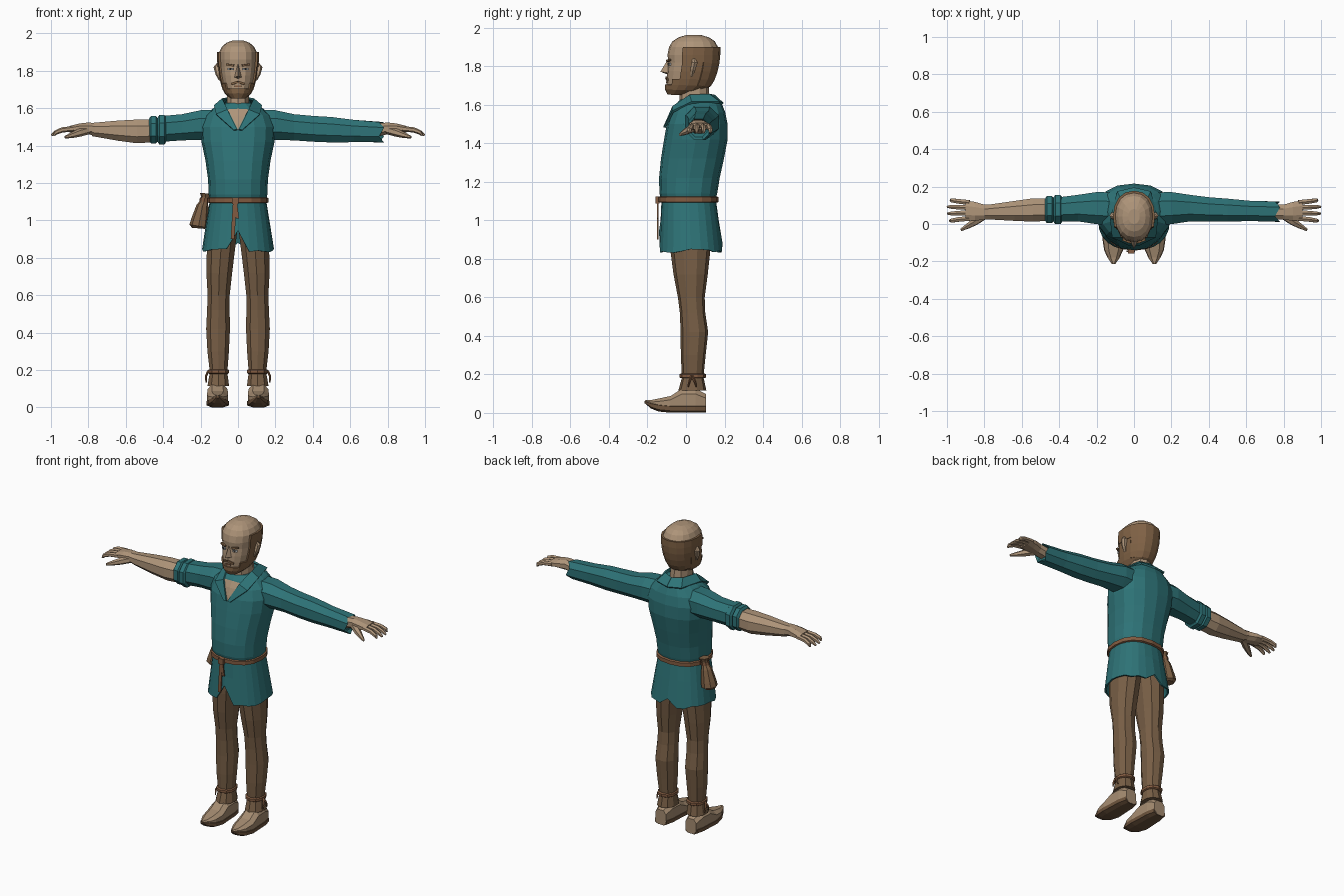
import bpy, bmesh, math, random
from mathutils import Vector, Matrix
random.seed(4)

def material(name, r, g, b):
    m = bpy.data.materials.new(name)
    m.diffuse_color = (r, g, b, 1)
    return m

TEAL = material("teal cloth", 0.027, 0.172, 0.185)
SKIN = material("skin", 0.42, 0.295, 0.19)
TROUSER = material("brown wool", 0.185, 0.112, 0.06)
HAIR = material("brown hair", 0.215, 0.122, 0.06)
BELT = material("belt leather", 0.223, 0.105, 0.052)
POUCH = material("pouch leather", 0.205, 0.118, 0.06)
SHOE = material("shoe leather", 0.376, 0.262, 0.165)
SOLE = material("sole leather", 0.15, 0.086, 0.045)
WHITE = material("eye white", 0.45, 0.48, 0.5)
DARK = material("dark iris", 0.03, 0.025, 0.02)

def build(name, verts, faces, mat):
    bm = bmesh.new()
    vs = [bm.verts.new(v) for v in verts]
    for f in faces:
        bm.faces.new([vs[i] for i in f])
    bmesh.ops.recalc_face_normals(bm, faces=bm.faces)
    me = bpy.data.meshes.new(name)
    bm.to_mesh(me)
    bm.free()
    me.materials.append(mat)
    ob = bpy.data.objects.new(name, me)
    bpy.context.collection.objects.link(ob)
    return ob

def loft(name, rings, mat):
    n = len(rings[0])
    faces = [(r*n+i, r*n+(i+1) % n, (r+1)*n+(i+1) % n, (r+1)*n+i)
             for r in range(len(rings)-1) for i in range(n)]
    faces += [tuple(range(n)), tuple(range((len(rings)-1)*n, len(rings)*n))]
    return build(name, [v for r in rings for v in r], faces, mat)

def oval(n, p, start=-math.pi/2):
    # unit superellipse, first point at the front
    f = lambda t: math.copysign(abs(t)**p, t) if abs(t) > 1e-6 else 0.0
    return [(f(math.cos(start+2*math.pi*i/n)), f(math.sin(start+2*math.pi*i/n))) for i in range(n)]

def ring_z(z, yf, yb, hw, xc=0, n=16, p=0.9):
    return [Vector((xc+hw*a, (yf+yb)/2+(yb-yf)/2*b, z)) for a, b in oval(n, p)]

def ring_x(x, yc, zc, ry, rz, s=1, n=8, jag=0):
    return [Vector((s*(x+jag*(i % 2)), yc+ry*a, zc+rz*b))
            for i, (a, b) in enumerate(oval(n, 0.9, math.pi/8))]

def ring_y(y, xc, hw, z0, z1, n=8):
    return [Vector((xc+hw*a, y, (z0+z1)/2+(z1-z0)/2*b)) for a, b in oval(n, 0.7, math.pi/8)]

def tube(name, pts, radii, mat, n=6):
    pts, rings = [Vector(p) for p in pts], []
    for i, (p, r) in enumerate(zip(pts, radii)):
        t = (pts[min(i+1, len(pts)-1)]-pts[max(i-1, 0)]).normalized()
        u = t.cross(Vector((0, 1, 0)) if abs(t.y) < 0.8 else Vector((0, 0, 1))).normalized()
        v = t.cross(u)
        rings.append([p+r*(math.cos(2*math.pi*k/n)*u+math.sin(2*math.pi*k/n)*v) for k in range(n)])
    return loft(name, rings, mat)

def box(name, c, size, mat, turn=0, tilt=0):
    rot = Matrix.Rotation(turn, 3, 'Z') @ Matrix.Rotation(tilt, 3, 'Y')
    vs = [Vector(c)+rot @ Vector((x*size[0]/2, y*size[1]/2, z*size[2]/2))
          for x in (-1, 1) for y in (-1, 1) for z in (-1, 1)]
    return build(name, vs, [(0, 1, 3, 2), (4, 5, 7, 6), (0, 1, 5, 4), (2, 3, 7, 6), (0, 2, 6, 4), (1, 3, 7, 5)], mat)

def solidify(ob, thick, offset):
    m = ob.modifiers.new("thickness", 'SOLIDIFY')
    m.thickness, m.offset = thick, offset

def shell(name, src, rule, thick, mat):
    # thick copy of the source faces that match a rule
    bm = bmesh.new()
    bm.from_mesh(src.data)
    bad = [f for f in bm.faces if not rule(f.calc_center_median())]
    bmesh.ops.delete(bm, geom=bad, context='FACES')
    me = bpy.data.meshes.new(name)
    bm.to_mesh(me)
    bm.free()
    me.materials.append(mat)
    ob = bpy.data.objects.new(name, me)
    bpy.context.collection.objects.link(ob)
    solidify(ob, thick, 1)

# Head, hair and beard
head = loft("head", [ring_z(*r) for r in [
    (1.66, -0.09, 0.0, 0.035), (1.682, -0.1, 0.08, 0.062), (1.705, -0.1, 0.12, 0.075),
    (1.735, -0.1, 0.138, 0.084), (1.775, -0.098, 0.152, 0.092), (1.82, -0.092, 0.162, 0.097),
    (1.86, -0.096, 0.166, 0.1), (1.9, -0.088, 0.166, 0.1), (1.93, -0.07, 0.15, 0.085),
    (1.95, -0.04, 0.12, 0.062), (1.962, 0.0, 0.08, 0.03)]], SKIN)
shell("hair", head, lambda c: c.z < 1.9 and (c.y > 0.06 and c.z > 1.69 or c.y > 0.0 and c.z > 1.82), 0.012, HAIR)
shell("beard", head, lambda c: c.y < 0.06 and (c.z < 1.695 or c.z < 1.82 and abs(c.x) > 0.062
      and c.y > (-0.06 if c.z < 1.74 else -0.01)), 0.009, HAIR)
loft("neck", [ring_z(z, yf, yb, w, n=10) for z, yf, yb, w in
     [(1.55, -0.055, 0.14, 0.075), (1.6, -0.035, 0.125, 0.062), (1.74, -0.03, 0.115, 0.06)]], SKIN)
build("nose", [(0, -0.092, 1.84), (0, -0.133, 1.772), (0, -0.09, 1.755), (-0.021, -0.09, 1.765), (0.021, -0.09, 1.765)],
      [(0, 1, 3), (0, 4, 1), (1, 2, 3), (1, 4, 2), (0, 3, 2, 4)], SKIN)
box("mouth", (0, -0.1, 1.718), (0.036, 0.008, 0.008), BELT)
for s, side in ((-1, "right"), (1, "left")):
    box(side+"_eye", (s*0.04, -0.088, 1.81), (0.03, 0.008, 0.012), WHITE, s*0.35)
    box(side+"_iris", (s*0.039, -0.091, 1.81), (0.011, 0.008, 0.012), DARK, s*0.35)
    box(side+"_brow", (s*0.042, -0.09, 1.831), (0.042, 0.012, 0.01), HAIR, s*0.35, -s*0.15)
    box(side+"_moustache", (s*0.018, -0.099, 1.735), (0.038, 0.01, 0.012), HAIR, s*0.2, s*0.3)
    tube(side+"_ear", [(s*0.094, 0.03, 1.75), (s*0.106, 0.036, 1.785), (s*0.113, 0.045, 1.82), (s*0.106, 0.04, 1.838)],
         [0.008, 0.015, 0.018, 0.008], SKIN)

# Tunic body
body = loft("tunic_body", [ring_z(*r, p=0.85) for r in [
    (1.09, -0.125, 0.15, 0.148), (1.14, -0.138, 0.162, 0.157), (1.22, -0.14, 0.175, 0.16),
    (1.32, -0.13, 0.197, 0.174), (1.42, -0.114, 0.216, 0.195), (1.5, -0.1, 0.216, 0.2),
    (1.56, -0.078, 0.204, 0.178), (1.6, -0.055, 0.188, 0.132), (1.628, -0.03, 0.17, 0.085)]], TEAL)

# Tunic skirt with ragged hem and slits
n = 24
hem = [0.83+random.uniform(0, 0.022) for i in range(n)]
hem[0], hem[n//2] = 0.945, 0.88
outer, inner = ring_z(0.83, -0.14, 0.19, 0.192, n=n, p=0.85), ring_z(0.83, -0.13, 0.18, 0.183, n=n, p=0.85)
for i in range(n):
    outer[i].z = inner[i].z = hem[i]
loft("tunic_skirt", [ring_z(1.11, -0.127, 0.155, 0.15, n=n, p=0.85), ring_z(1.0, -0.132, 0.17, 0.168, n=n, p=0.85),
     outer, inner, ring_z(0.98, -0.12, 0.155, 0.155, n=n, p=0.85)], TEAL)

# Open neckline and collar
patch = build("chest_opening", [(0, -0.12, 1.485)] +
              [(x*w, -0.12+k*0.022, z) for k, (w, z) in enumerate([(0.02, 1.525), (0.04, 1.565), (0.058, 1.605)]) for x in (-1, 0, 1)],
              [(0, 1, 2), (0, 2, 3), (1, 4, 5, 2), (2, 5, 6, 3), (4, 7, 8, 5), (5, 8, 9, 6)], SKIN)
wrap = patch.modifiers.new("fit", 'SHRINKWRAP')
wrap.target, wrap.offset, wrap.wrap_mode = body, 0.005, 'ABOVE_SURFACE'
edge_in = [(0.004, -0.112, 1.485), (0.055, -0.066, 1.59), (0.082, 0.02, 1.648), (0.06, 0.12, 1.652), (0, 0.145, 1.648)]
edge_out = [(0.022, -0.112, 1.482), (0.115, -0.068, 1.565), (0.125, 0.03, 1.612), (0.088, 0.172, 1.612), (0, 0.192, 1.605)]
for s, side in ((-1, "right"), (1, "left")):
    pts = [(s*x, y, z) for x, y, z in edge_in+edge_out]
    solidify(build(side+"_collar", pts, [(i, i+1, i+6, i+5) for i in range(4)], TEAL), 0.012, 0)

# Sleeves: long on the left, rolled up on the right
sleeve = [(0.1, 0.08, 1.51, 0.095, 0.09), (0.2, 0.085, 1.51, 0.092, 0.085), (0.3, 0.085, 1.498, 0.076, 0.075),
          (0.4, 0.078, 1.49, 0.07, 0.074), (0.5, 0.074, 1.485, 0.066, 0.073), (0.62, 0.07, 1.478, 0.058, 0.064)]
loft("left_sleeve", [ring_x(*r) for r in sleeve] + [ring_x(0.755, 0.066, 1.472, 0.058, 0.058, jag=0.025),
     ring_x(0.75, 0.066, 1.475, 0.045, 0.045)], TEAL)
loft("right_sleeve", [ring_x(*r, s=-1) for r in sleeve[:4]], TEAL)
for k, (x, r) in enumerate([(0.385, 0.084), (0.43, 0.078)]):
    loft("rolled_cuff_%d" % (k+1), [ring_x(x, 0.077, 1.485, r-0.012, r-0.012, -1), ring_x(x+0.008, 0.077, 1.485, r, r, -1),
         ring_x(x+0.036, 0.077, 1.485, r, r, -1), ring_x(x+0.045, 0.077, 1.485, r-0.014, r-0.014, -1)], TEAL)
loft("right_forearm", [ring_x(*r, s=-1) for r in [(0.42, 0.077, 1.48, 0.062, 0.064), (0.54, 0.075, 1.476, 0.067, 0.068),
     (0.64, 0.07, 1.48, 0.057, 0.058), (0.78, 0.064, 1.486, 0.042, 0.038)]], SKIN)

# Hands
for s, side in ((-1, "right"), (1, "left")):
    loft(side+"_palm", [ring_x(*r, s=s) for r in [(0.74, 0.064, 1.483, 0.042, 0.038), (0.8, 0.063, 1.492, 0.043, 0.034),
         (0.85, 0.068, 1.492, 0.054, 0.028), (0.9, 0.073, 1.488, 0.056, 0.018)]], SKIN)
    for k, (y, tip) in enumerate([(0.03, 0.985), (0.06, 0.998), (0.088, 0.998), (0.115, 0.98)]):
        e = (k-1.5)*0.008
        tube("%s_finger_%d" % (side, k+1), [(s*0.88, y, 1.49), (s*0.94, y+e/2, 1.484), (s*0.975, y+e, 1.47), (s*tip, y+e, 1.455)],
             [0.015, 0.014, 0.012, 0.006], SKIN)
    tube(side+"_thumb", [(s*0.8, 0.045, 1.482), (s*0.85, 0.012, 1.468), (s*0.89, -0.012, 1.455), (s*0.925, -0.032, 1.445)],
         [0.022, 0.021, 0.015, 0.007], SKIN)

# Legs, ankle ties and shoes
leg = [(0.99, -0.005, 0.15, -0.085, 0.13), (0.85, 0.012, 0.17, -0.082, 0.127), (0.72, 0.028, 0.172, -0.065, 0.113),
       (0.6, 0.042, 0.165, -0.042, 0.097), (0.52, 0.042, 0.168, -0.032, 0.1), (0.42, 0.04, 0.173, -0.028, 0.115),
       (0.3, 0.046, 0.166, -0.027, 0.102), (0.2, 0.054, 0.154, -0.022, 0.092), (0.18, 0.054, 0.154, -0.022, 0.092),
       (0.115, 0.045, 0.166, -0.04, 0.106)]
shoe = [(0.105, 0.04, 0, 0.1), (0.05, 0.053, 0, 0.13), (-0.02, 0.056, 0, 0.13), (-0.08, 0.06, 0, 0.09),
        (-0.14, 0.05, 0.006, 0.077), (-0.18, 0.03, 0.022, 0.068), (-0.213, 0.006, 0.05, 0.066)]
for s, side in ((-1, "right"), (1, "left")):
    loft(side+"_trouser_leg", [ring_z(z, yf, yb, (b-a)/2, s*(a+b)/2, 10) for z, a, b, yf, yb in leg], TROUSER)
    loft(side+"_ankle_tie", [ring_z(z, -0.028-g, 0.098+g, 0.052+g, s*0.104, 10)
         for z, g in [(0.18, 0), (0.184, 0.006), (0.2, 0.006), (0.204, 0)]], BELT)
    for k, dy in enumerate((-0.02, 0.025)):
        tube("%s_tie_end_%d" % (side, k+1), [(s*0.16, 0.03, 0.195), (s*0.172, 0.03+dy*0.6, 0.165), (s*0.17, 0.03+dy, 0.135)],
             [0.006, 0.006, 0.004], BELT, 4)
    loft(side+"_shoe", [ring_y(y, s*0.109, hw, z0, z1) for y, hw, z0, z1 in shoe], SHOE)
    loft(side+"_sole", [ring_y(y-0.002, s*0.109, hw+0.003, z0, z0+min(0.045, (z1-z0)*0.75)) for y, hw, z0, z1 in shoe], SOLE)

# Belt with knot and hanging ends, and pouch
loft("belt", [ring_z(z, -0.133-g, 0.16+g, 0.152+g, n=16, p=0.85)
     for z, g in [(1.092, 0), (1.096, 0.01), (1.12, 0.01), (1.124, 0)]], BELT)
box("belt_knot", (-0.015, -0.148, 1.105), (0.035, 0.02, 0.036), BELT)
box("belt_end_long", (-0.023, -0.147, 1.0), (0.02, 0.008, 0.2), BELT, tilt=0.06)
box("belt_end_short", (-0.008, -0.146, 1.055), (0.016, 0.008, 0.09), BELT, tilt=-0.12)
tube("pouch", [(-0.172, 0.06, 1.145), (-0.174, 0.06, 1.125), (-0.18, 0.06, 1.105), (-0.19, 0.06, 1.075), (-0.205, 0.06, 1.0),
     (-0.211, 0.06, 0.97), (-0.212, 0.06, 0.958)], [0.032, 0.024, 0.02, 0.033, 0.046, 0.049, 0.034], POUCH, 8)
tube("pouch_cord", [(-0.178, 0.06, 1.118), (-0.182, 0.06, 1.1)], [0.026, 0.026], BELT, 8)
